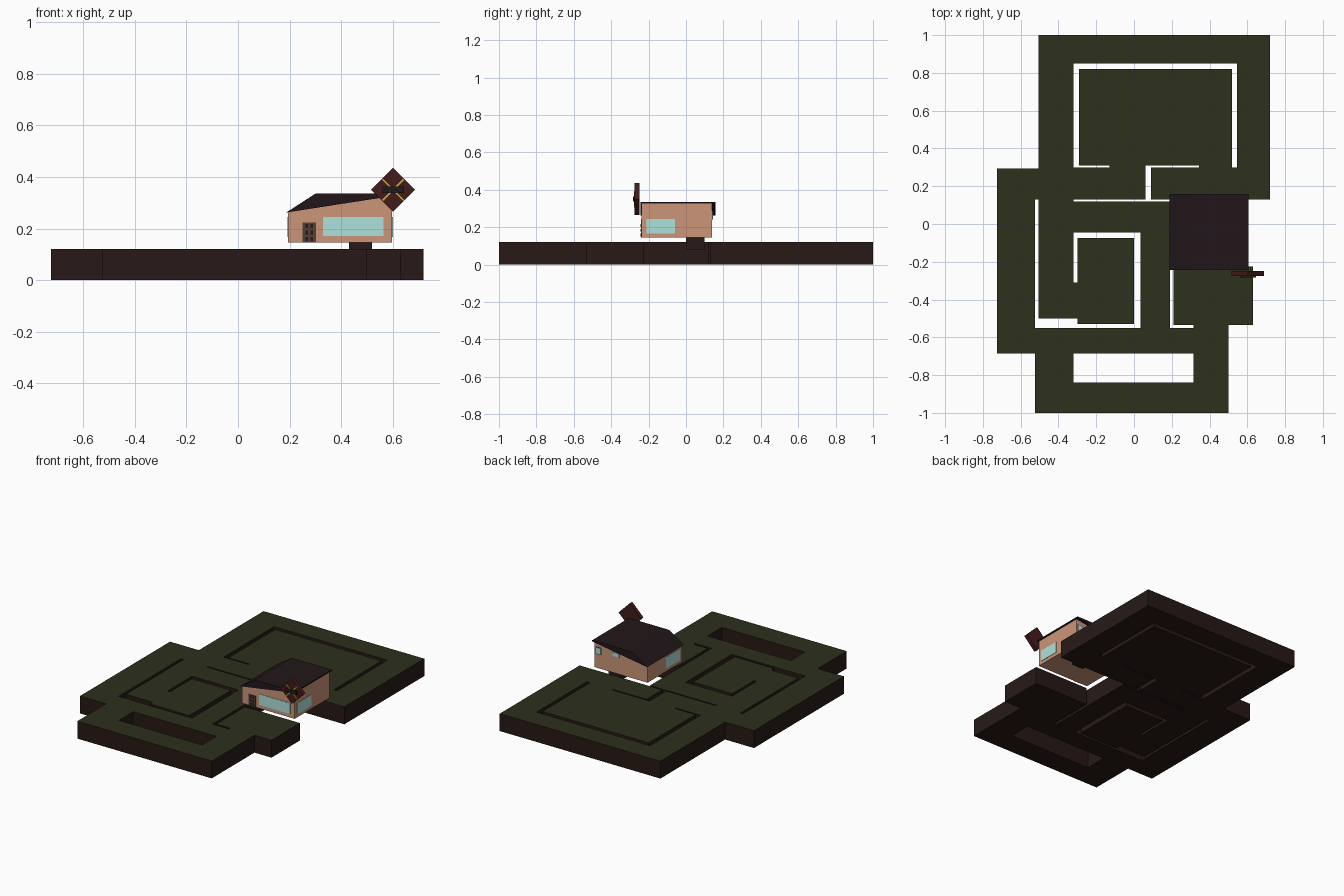
import bpy, bmesh, math
from mathutils import Matrix

if "Cube" in bpy.data.objects:
    bpy.data.objects.remove(bpy.data.objects["Cube"])


def mat(name, rgb):
    m = bpy.data.materials.new(name)
    m.diffuse_color = (*rgb, 1)
    m.use_nodes = True
    m.node_tree.nodes["Principled BSDF"].inputs["Base Color"].default_value = m.diffuse_color
    return m


GRASS = mat("grass", (0.026, 0.029, 0.012))
EARTH = mat("earth", (0.020, 0.010, 0.008))
WALL = mat("wall", (0.60, 0.30, 0.19))
ROOF = mat("roof", (0.016, 0.008, 0.010))
GLASS = mat("glass", (0.42, 0.75, 0.72))
WOOD = mat("wood", (0.09, 0.05, 0.04))
DARK = mat("dark", (0.015, 0.010, 0.010))
SIGN = mat("sign_red", (0.055, 0.012, 0.010))
YELLOW = mat("yellow", (0.60, 0.42, 0.03))


def finish(name, bm, *mats):
    bmesh.ops.recalc_face_normals(bm, faces=bm.faces)
    me = bpy.data.meshes.new(name)
    bm.to_mesh(me)
    bm.free()
    for m in mats:
        me.materials.append(m)
    ob = bpy.data.objects.new(name, me)
    bpy.context.collection.objects.link(ob)
    return ob


def box(name, x, y, z, m, roll=0):
    """Box from three (low, high) ranges, optionally turned about y."""
    bm = bmesh.new()
    bmesh.ops.create_cube(bm, size=1)
    size = [r[1] - r[0] for r in (x, y, z)]
    mid = [(r[1] + r[0]) / 2 for r in (x, y, z)]
    bmesh.ops.transform(bm, verts=bm.verts, matrix=Matrix.Translation(mid)
                        @ Matrix.Rotation(roll, 4, 'Y') @ Matrix.Diagonal((*size, 1)))
    return finish(name, bm, m)


def prism(name, profile, y0, y1, m):
    """Extrude an x-z profile along y."""
    bm = bmesh.new()
    f = bm.faces.new([bm.verts.new((x, y0, z)) for x, z in profile])
    ext = bmesh.ops.extrude_face_region(bm, geom=[f])["geom"]
    bmesh.ops.translate(bm, vec=(0, y1 - y0, 0),
                        verts=[g for g in ext if isinstance(g, bmesh.types.BMVert)])
    return finish(name, bm, m)


# Ground: broad rectangles with narrow channels cut out (x0, y0, x1, y1)
solids = [(-.505, .13, .72, 1), (-.725, -.685, .19, .295), (-.525, -1, .5, -.55),
          (.21, -.535, .63, -.225), (.315, -.55, .5, -.535)]
gaps = [(-.32, .82, .545, .85), (-.32, .30, -.29, .85), (.52, .30, .545, .85),
        (-.32, .30, -.13, .31), (.09, .30, .345, .31), (.06, .13, .09, .31),
        (-.32, .12, .19, .13), (-.525, -.55, -.505, .13), (-.525, -.55, -.30, -.50),
        (-.30, -.55, .035, -.53), (0, -.55, .035, -.045), (-.32, -.075, .035, -.045),
        (-.32, -.31, -.30, -.045), (-.32, -.84, .315, -.685)]
xs = sorted({r[i] for r in solids + gaps for i in (0, 2)})
ys = sorted({r[i] for r in solids + gaps for i in (1, 3)})


def inside(rects, x, y):
    return any(a < x < c and b < y < d for a, b, c, d in rects)


bm = bmesh.new()
for x0, x1 in zip(xs, xs[1:]):
    for y0, y1 in zip(ys, ys[1:]):
        cx, cy = (x0 + x1) / 2, (y0 + y1) / 2
        if inside(solids, cx, cy) and not inside(gaps, cx, cy):
            bm.faces.new([bm.verts.new((x, y, 0)) for x, y in
                          ((x0, y0), (x1, y0), (x1, y1), (x0, y1))])
bmesh.ops.remove_doubles(bm, verts=bm.verts, dist=1e-5)
ext = bmesh.ops.extrude_face_region(bm, geom=bm.faces[:], use_keep_orig=True)["geom"]
bmesh.ops.translate(bm, vec=(0, 0, .12),
                    verts=[g for g in ext if isinstance(g, bmesh.types.BMVert)])
for f in bm.faces:
    f.material_index = 0 if f.calc_center_median().z > .119 else 1
finish("ground_maze", bm, GRASS, EARTH)

# House body, thick roof and foundation block
prism("house_walls", [(.195, .145), (.598, .145), (.598, .327), (.195, .263)],
      -.237, .14, WALL)
prism("roof", [(.187, .262), (.30, .335), (.605, .335), (.605, .327)], -.243, .158, ROOF)
box("foundation_post", (.43, .52), (0, .10), (.08, .145), EARTH)

# Front window and door with panels
box("front_window", (.33, .565), (-.240, -.235), (.17, .245), GLASS)
box("door", (.25, .303), (-.241, -.235), (.146, .223), WOOD)
for i, x in enumerate((.262, .282)):
    for j, z in enumerate((.152, .177, .202)):
        box(f"door_panel_{i}_{j}", (x, x + .01), (-.243, -.24), (z, z + .015), DARK)

# Side windows on both ends
for side, x in (("left", .193), ("right", .597)):
    box(f"{side}_window", (x, x + .004), (-.21, -.06), (.168, .245), GLASS)

# Small back windows
box("back_window_frame", (.545, .59), (.138, .142), (.24, .29), WOOD)
box("back_window", (.55, .585), (.141, .144), (.245, .285), GLASS)
box("back_small_window", (.41, .46), (.138, .143), (.26, .285), GLASS)

# Diamond sign with crossed yellow strips and a plain centre plate
h = .0605
box("sign_board", (.602 - h, .602 + h), (-.275, -.248), (.35 - h, .35 + h), SIGN,
    math.pi / 4)
for i, a in enumerate((math.pi / 4, -math.pi / 4)):
    box(f"sign_strip_{i}", (.602 - .058, .602 + .058), (-.278, -.274), (.347, .353),
        YELLOW, a)
box("sign_plate", (.56, .645), (-.283, -.274), (.338, .364), DARK)
